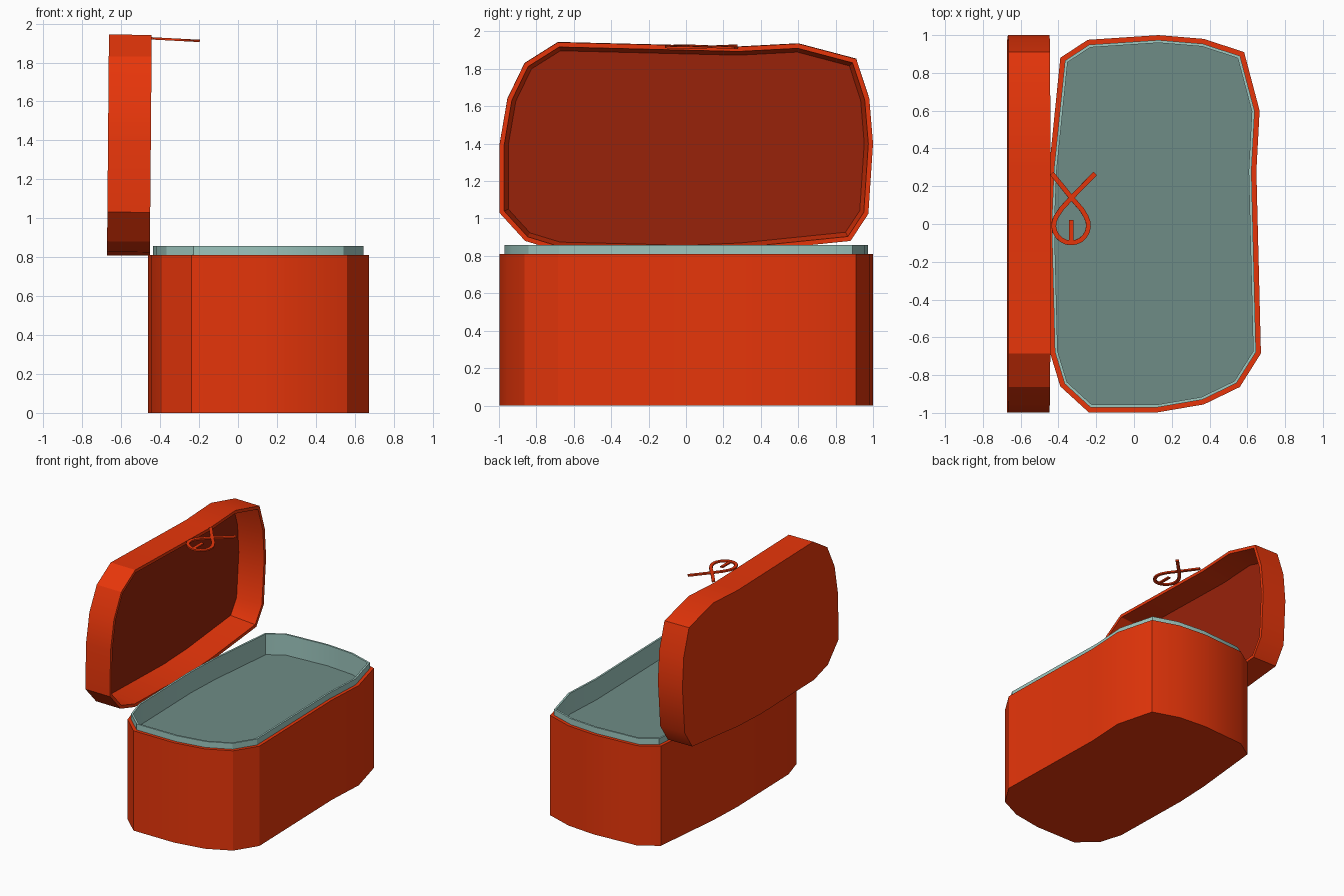
import bpy, bmesh, math
from mathutils import Vector

if "Cube" in bpy.data.objects:
    bpy.data.objects.remove(bpy.data.objects["Cube"])


def material(name, rgb):
    m = bpy.data.materials.new(name)
    m.diffuse_color = (*rgb, 1.0)
    m.use_nodes = True
    m.node_tree.nodes["Principled BSDF"].inputs["Base Color"].default_value = m.diffuse_color
    return m


red = material("orange_red", (0.80, 0.036, 0.003))
dark_red = material("dark_red_inside", (0.32, 0.016, 0.003))
teal = material("pale_teal", (0.34, 0.57, 0.52))
dark_teal = material("dark_teal_floor", (0.158, 0.262, 0.24))

# Footprint shared by the body, liner and lid (counter-clockwise from above)
OUTLINE = [(-0.245, 0.975), (-0.39, 0.88), (-0.45, 0.29), (-0.462, 0.0), (-0.445, -0.68),
           (-0.39, -0.86), (-0.24, -0.997), (0.125, -0.997), (0.37, -0.955),
           (0.56, -0.863), (0.672, -0.685), (0.648, 0.28), (0.665, 0.60),
           (0.583, 0.91), (0.37, 0.98), (0.13, 1.0)]


def inset(points, d):
    """Move every edge of the outline inwards by d."""
    out = []
    n = len(points)
    for i in range(n):
        a, b, c = (Vector(points[(i + k) % n]) for k in (-1, 0, 1))
        e1, e2 = (b - a).normalized(), (c - b).normalized()
        n1, n2 = Vector((-e1.y, e1.x)), Vector((-e2.y, e2.x))
        out.append(b + (n1 + n2) * d / (1 + n1.dot(n2)))
    return out


def finish(name, bm, mats, smooth=True):
    me = bpy.data.meshes.new(name)
    bm.to_mesh(me)
    bm.free()
    for m in mats:
        me.materials.append(m)
    ob = bpy.data.objects.new(name, me)
    bpy.context.collection.objects.link(ob)
    if smooth:
        bpy.ops.object.select_all(action='DESELECT')
        ob.select_set(True)
        bpy.context.view_layer.objects.active = ob
        bpy.ops.object.shade_smooth_by_angle(angle=math.radians(30))
    return ob


def shell(name, mats, levels, caps):
    """Join rings given as (inset, z); caps are (ring number, faces up, material)."""
    bm = bmesh.new()
    rings = [[bm.verts.new((p[0], p[1], z)) for p in inset(OUTLINE, d)] for d, z in levels]
    n = len(OUTLINE)
    for a, b in zip(rings, rings[1:]):
        for i in range(n):
            j = (i + 1) % n
            bm.faces.new((a[i], a[j], b[j], b[i]))
    for k, up, mat in caps:
        f = bm.faces.new(rings[k] if up else rings[k][::-1])
        f.material_index = mat
    return finish(name, bm, mats)


# Box body with an open top ledge
shell("box_body", [red], [(0, 0), (0, 0.81), (0.03, 0.81)], [(0, False, 0)])

# Liner tray: raised lip, inner wall and dark floor
shell("liner_tray", [teal, dark_teal],
      [(0.026, 0.805), (0.026, 0.858), (0.041, 0.858), (0.041, 0.69)], [(3, True, 1)])

# Lid, modelled closed and swung open about the back edge
lid = shell("open_lid", [red, dark_red],
            [(0.047, 0.212), (0.025, 0), (0, 0), (0, 0.22)], [(3, True, 0), (0, False, 1)])
lid.rotation_euler = (0, math.radians(-89.5), 0)
lid.location = (-0.449, 0, 1.27)


# Flat bent clasp at the free edge of the lid
def ribbon(bm, path, w, t):
    """Sweep a flat rectangular section along a path in the xy plane."""
    pts = [Vector(p) for p in path]
    prev = None
    for i, p in enumerate(pts):
        d = (pts[min(i + 1, len(pts) - 1)] - pts[max(i - 1, 0)]).normalized()
        s = Vector((-d.y, d.x)) * w / 2
        ring = [bm.verts.new((p.x + k * s.x, p.y + k * s.y, z))
                for k, z in ((1, -t / 2), (-1, -t / 2), (-1, t / 2), (1, t / 2))]
        if prev:
            for a in range(4):
                b = (a + 1) % 4
                bm.faces.new((prev[a], prev[b], ring[b], ring[a]))
        else:
            bm.faces.new(ring[::-1])
        prev = ring
    bm.faces.new(prev)


cx, cy, r = 0.107, -0.008, 0.092
loop = [(cx + r * math.cos(t), cy + r * math.sin(t))
        for t in (math.radians(150 + 240 * k / 14) for k in range(15))]
bm = bmesh.new()
ribbon(bm, [(0.235, 0.268), (0.11, 0.14), (0.055, 0.08)] + loop
       + [(0.165, 0.075), (0.10, 0.15), (0.005, 0.268)], 0.025, 0.012)
ribbon(bm, [(cx, 0.02), (cx, -0.098)], 0.024, 0.011)
bmesh.ops.recalc_face_normals(bm, faces=bm.faces[:])
clasp = finish("bent_clasp", bm, [red], smooth=False)
clasp.location = (-0.44, 0, 1.924)
clasp.rotation_euler = (0, math.radians(3), 0)
